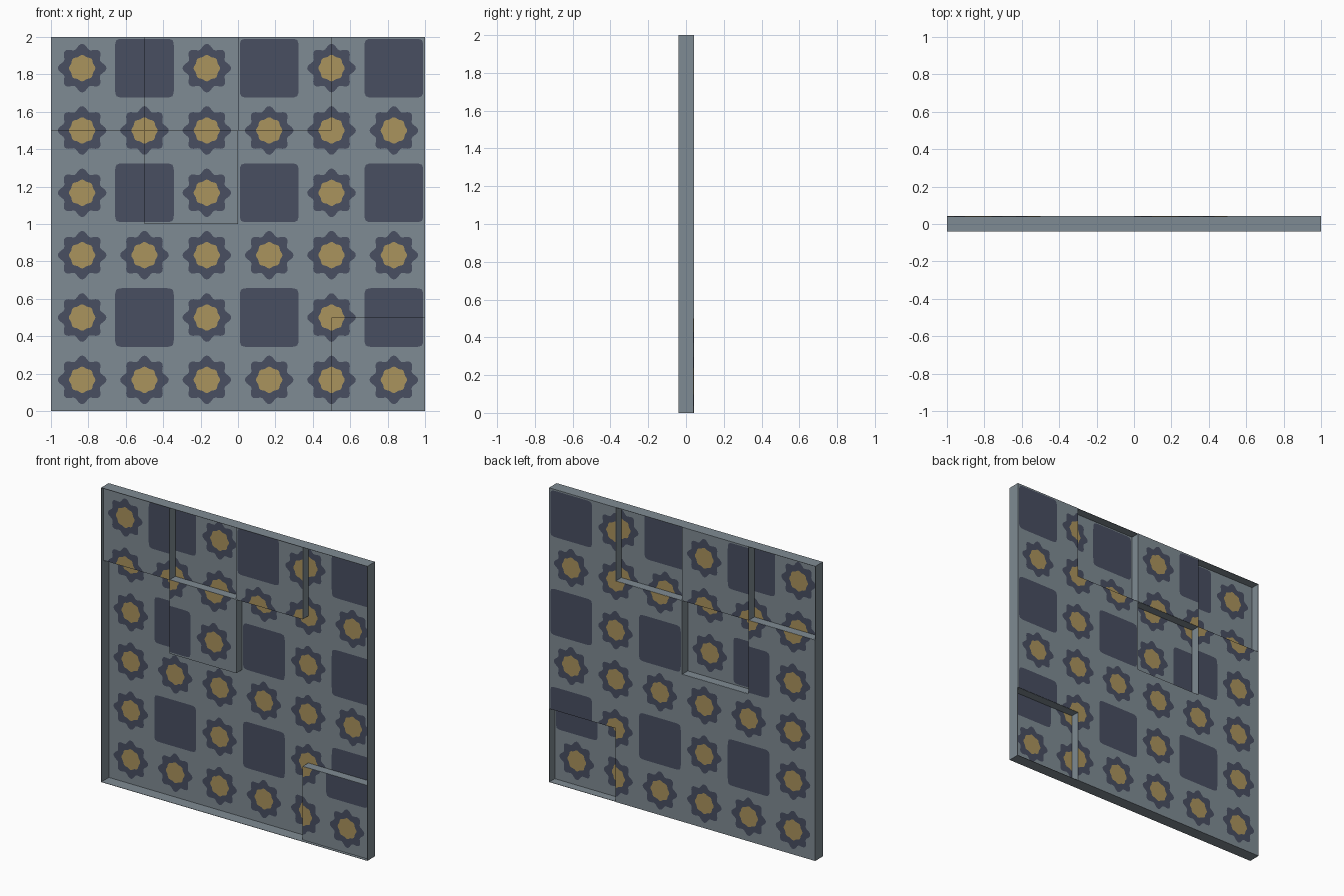
import bpy, bmesh, math

if "Cube" in bpy.data.objects:
    bpy.data.objects.remove(bpy.data.objects["Cube"])

BACK, FRONT, RIM = 0.04, -0.02, 0.04   # base level, raised level, half depth of frame
THICK = 0.002
RAISED = {(0, 3), (2, 3), (1, 2), (3, 0)}   # (column, row) of raised half-unit panels
N = 80                                   # points per pattern ring


def material(name, rgb):
    m = bpy.data.materials.new(name)
    lin = [((c / 255 + 0.055) / 1.055) ** 2.4 for c in rgb]
    m.diffuse_color = (*lin, 1)
    m.use_nodes = True
    m.node_tree.nodes["Principled BSDF"].inputs["Base Color"].default_value = m.diffuse_color
    return m


GREY = material("slate grey", (127, 139, 147))
DARK = material("dark blue grey", (72, 78, 97))
GOLD = material("dull gold", (170, 147, 93))


# pattern outlines as radius by angle
def tile_edge(a):
    return (1 / 6) / max(abs(math.cos(a)), abs(math.sin(a)))


def rounded_square(a):
    return 0.157 / (abs(math.cos(a)) ** 15 + abs(math.sin(a)) ** 15) ** (1 / 15)


def petals(a):
    return 0.117 + 0.013 * math.cos(8 * a)


def flower_heart(a):
    return 0.067 + 0.0035 * math.cos(8 * a)


def add_tile(bm, cx, cz, shapes, mats):
    rings = []
    for f in shapes:
        ring = []
        for i in range(N):
            a = 2 * math.pi * i / N
            r = f(a)
            ring.append(bm.verts.new((cx + r * math.cos(a), BACK, cz + r * math.sin(a))))
        rings.append(ring)
    for outer, inner, mat in zip(rings, rings[1:], mats):
        for i in range(N):
            j = (i + 1) % N
            bm.faces.new((outer[i], outer[j], inner[j], inner[i])).material_index = mat
    mid = bm.verts.new((cx, BACK, cz))
    for i in range(N):
        bm.faces.new((rings[-1][i], rings[-1][(i + 1) % N], mid)).material_index = mats[-1]


def finish(name, bm):
    me = bpy.data.meshes.new(name)
    bm.to_mesh(me)
    bm.free()
    for m in (GREY, DARK, GOLD):
        me.materials.append(m)
    ob = bpy.data.objects.new(name, me)
    bpy.context.collection.objects.link(ob)
    return ob


# patterned sheet: 6 x 6 tiles, cut along the panel grid
bm = bmesh.new()
for c in range(6):
    for r in range(6):
        x, z = -1 + (c + 0.5) / 3, (r + 0.5) / 3
        if c % 2 and r % 2:
            add_tile(bm, x, z, (tile_edge, rounded_square), (0, 1))
        else:
            add_tile(bm, x, z, (tile_edge, petals, flower_heart), (0, 1, 2))
for k in (1, 2, 3):
    for co, no in (((-1 + k / 2, 0, 0), (1, 0, 0)), ((0, 0, k / 2), (0, 0, 1))):
        geom = bm.verts[:] + bm.edges[:] + bm.faces[:]
        bmesh.ops.bisect_plane(bm, geom=geom, plane_co=co, plane_no=no, dist=1e-5)


def cell(face):
    p = face.calc_center_median()
    return (int((p.x + 1) * 2), int(p.z * 2))


# push the raised panels forward
up = [f for f in bm.faces if cell(f) in RAISED]
new = bmesh.ops.split(bm, geom=up)["geom"]
for v in {v for f in new if isinstance(f, bmesh.types.BMFace) for v in f.verts}:
    v.co.y = FRONT
sheet = finish("patterned_panels", bm)
mod = sheet.modifiers.new("thickness", 'SOLIDIFY')
mod.thickness = THICK
mod.offset = -1


def box(name, lo, hi):
    bm = bmesh.new()
    bmesh.ops.create_cube(bm, size=1)
    for v in bm.verts:
        v.co = [l if c < 0 else h for c, l, h in zip(v.co, lo, hi)]
    return finish(name, bm)


# outer frame
t = THICK
box("frame_left", (-1, -RIM, 0), (-1 + t, RIM, 2))
box("frame_right", (1 - t, -RIM, 0), (1, RIM, 2))
box("frame_bottom", (-1, -RIM, 0), (1, RIM, t))
box("frame_top", (-1, -RIM, 2 - t), (1, RIM, 2))

# step walls between raised and base panels
h = THICK / 2
for i in range(4):
    for j in range(4):
        x, z = -1 + i / 2, j / 2
        here = (i, j) in RAISED
        if i and here != ((i - 1, j) in RAISED):
            box("step_side", (x - h, FRONT, z), (x + h, BACK, z + 0.5))
        if j and here != ((i, j - 1) in RAISED):
            box("step_ledge", (x, FRONT, z - h), (x + 0.5, BACK, z + h))
